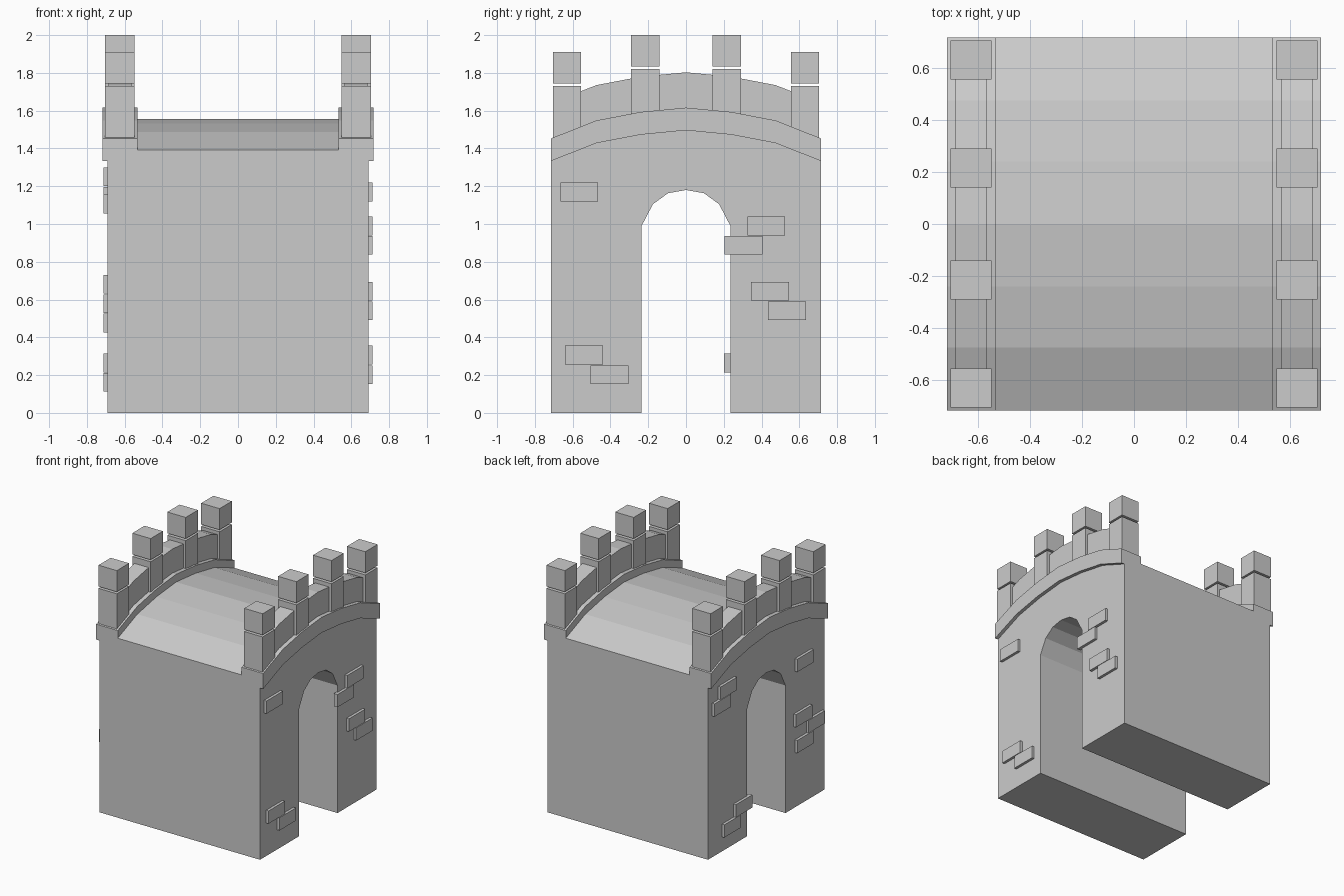
import bpy
import bmesh

if "Cube" in bpy.data.objects:
    bpy.data.objects.remove(bpy.data.objects["Cube"])


def prism(name, profile, x0, x1):
    """Extrude a (y, z) outline along x."""
    bm = bmesh.new()
    face = bm.faces.new([bm.verts.new((x0, y, z)) for y, z in profile])
    ext = bmesh.ops.extrude_face_region(bm, geom=[face])
    moved = [g for g in ext["geom"] if isinstance(g, bmesh.types.BMVert)]
    bmesh.ops.translate(bm, verts=moved, vec=(x1 - x0, 0, 0))
    bmesh.ops.recalc_face_normals(bm, faces=bm.faces[:])
    mesh = bpy.data.meshes.new(name)
    bm.to_mesh(mesh)
    bm.free()
    obj = bpy.data.objects.new(name, mesh)
    bpy.context.collection.objects.link(obj)
    return obj


def box(name, x0, x1, y0, y1, z0, z1):
    return prism(name, [(y0, z0), (y1, z0), (y1, z1), (y0, z1)], x0, x1)


def mirrored(half):
    """Half outline from y = 0 outwards -> full outline, -y to +y."""
    return [(-y, z) for y, z in reversed(half)] + half[1:]


# Shared shallow curve of roof, cornice and parapet
CURVE = mirrored([(0, 0.163), (0.24, 0.14), (0.475, 0.095), (0.715, 0)])


def curve(base, y_scale=1.0):
    return [(y * y_scale, z + base) for y, z in CURVE]


def curved_bar(name, pts, drop, x0, x1):
    return prism(name, pts + [(y, z - drop) for y, z in reversed(pts)], x0, x1)


# Gatehouse body with vaulted roof and arched passage
arch = mirrored([(0, 1.18), (0.095, 1.163), (0.175, 1.105), (0.235, 0.99)])
outline = ([(-0.715, 0)] + curve(1.393) + [(0.715, 0), (0.235, 0)]
           + arch[::-1] + [(-0.235, 0)])
prism("gatehouse_body", outline, -0.69, 0.69)

# Cornice, parapet and battlements on both ends
for s, side in ((1, "right"), (-1, "left")):
    curved_bar(f"cornice_{side}", curve(1.453), 0.12, s * 0.532, s * 0.717)
    inner = [(max(-0.63, min(0.63, y)), z if abs(y) < 0.7 else 1.674)
             for y, z in curve(1.64)]
    curved_bar(f"parapet_{side}", inner, 0.21, s * 0.565, s * 0.685)
    for y, z0, z1 in ((-0.63, 1.45, 1.73), (-0.215, 1.57, 1.82),
                      (0.215, 1.57, 1.82), (0.63, 1.45, 1.73)):
        box(f"merlon_{side}", s * 0.547, s * 0.705, y - 0.075, y + 0.075, z0, z1)
        box(f"merlon_cap_{side}", s * 0.547, s * 0.705,
            y - 0.075, y + 0.075, z1 + 0.015, z1 + 0.18)

# Raised bricks: start y and start z on each end wall
bricks = {
    1: [(-0.665, 1.12), (0.325, 0.94), (0.205, 0.838), (0.345, 0.595),
        (0.435, 0.492), (-0.64, 0.257), (-0.505, 0.153)],
    -1: [(-0.55, 1.056), (0.39, 1.2), (0.465, 1.097), (-0.535, 0.632),
         (-0.69, 0.529), (-0.55, 0.426), (0.202, 0.215), (0.345, 0.113)],
}
for s, places in bricks.items():
    for y, z in places:
        box("raised_brick", s * 0.68, s * 0.711, y, y + 0.2, z, z + 0.099)
